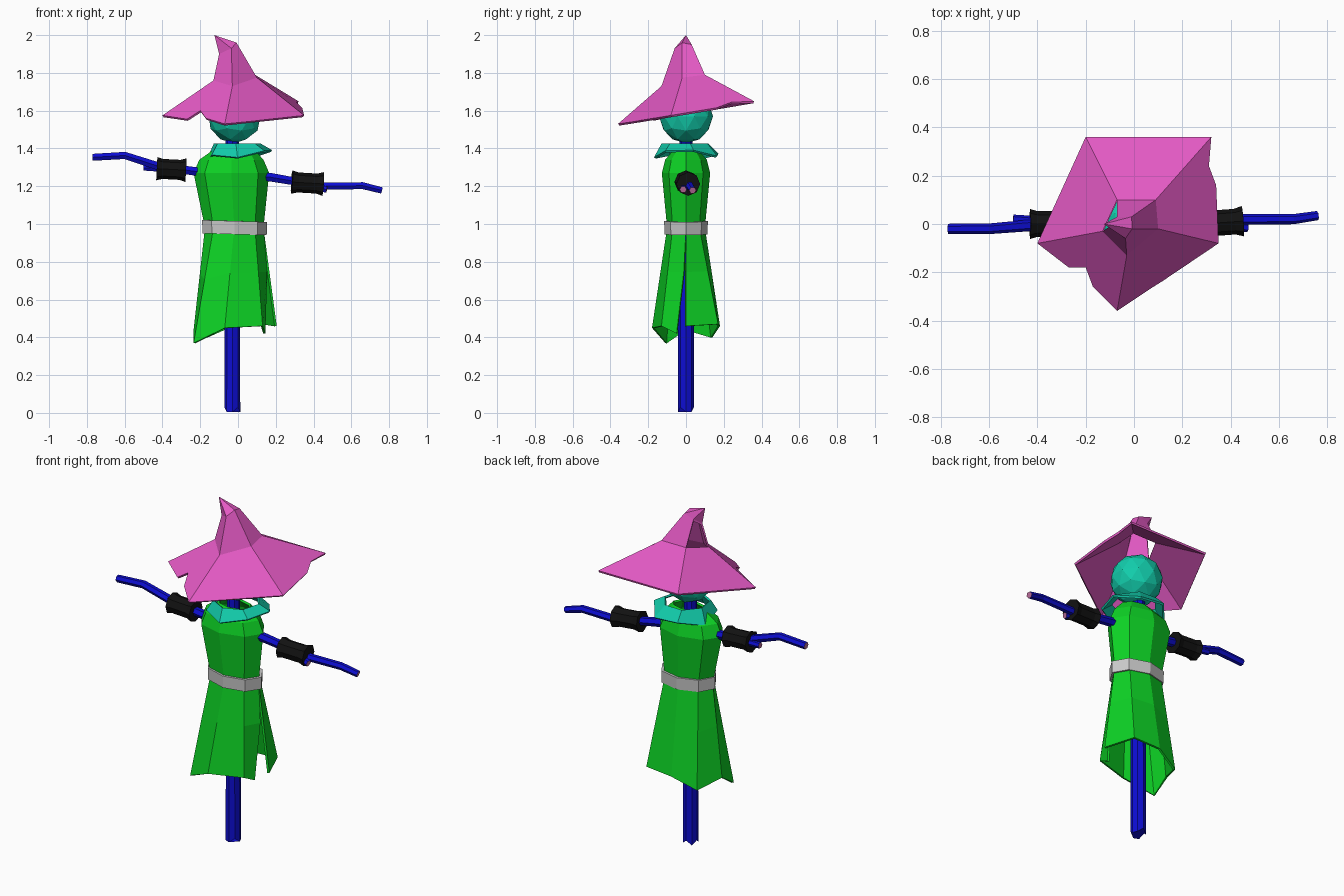
import bpy
import bmesh
from math import cos, sin, tau
from mathutils import Vector

cube = bpy.data.objects.get("Cube")
if cube:
    bpy.data.objects.remove(cube)


def material(name, r, g, b):
    m = bpy.data.materials.new(name)
    m.use_nodes = True
    m.diffuse_color = (r, g, b, 1)
    shader = m.node_tree.nodes["Principled BSDF"]
    shader.inputs["Base Color"].default_value = (r, g, b, 1)
    shader.inputs["Roughness"].default_value = 0.9
    return m


PINK = material("pink felt", 0.77, 0.10, 0.55)
GREEN = material("green cloth", 0.004, 0.64, 0.018)
TEAL = material("teal cloth", 0.006, 0.61, 0.41)
BLUE = material("blue wood", 0.004, 0.004, 0.65)
GREY = material("grey belt", 0.58, 0.58, 0.58)
BLACK = material("black cuff", 0.006, 0.006, 0.006)
CUT = material("cut wood", 0.50, 0.16, 0.34)


def finish(name, bm, mats, thickness=0):
    mesh = bpy.data.meshes.new(name)
    bm.to_mesh(mesh)
    bm.free()
    for m in mats:
        mesh.materials.append(m)
    obj = bpy.data.objects.new(name, mesh)
    bpy.context.collection.objects.link(obj)
    if thickness:
        mod = obj.modifiers.new("thickness", "SOLIDIFY")
        mod.thickness = thickness
        mod.offset = -1
    return obj


def ellipse(cx, cy, z, rx, ry, n=8, phase=0.0):
    return [Vector((cx + rx * cos(tau * (i + phase) / n),
                    cy + ry * sin(tau * (i + phase) / n), z)) for i in range(n)]


def loft(bm, rings, closed=True):
    """Join rings of points with quads, in rising order."""
    rows = [[bm.verts.new(p) for p in ring] for ring in rings]
    n = len(rows[0])
    for a, b in zip(rows, rows[1:]):
        for i in range(n if closed else n - 1):
            j = (i + 1) % n
            bm.faces.new((a[i], a[j], b[j], b[i]))
    return rows


def tube(name, path, radii, mats, sides=6):
    """Faceted rod along a path; the caps take the last material."""
    pts = [Vector(p) for p in path]
    bm = bmesh.new()
    rings = []
    for i, p in enumerate(pts):
        t = pts[min(i + 1, len(pts) - 1)] - pts[max(i - 1, 0)]
        q = t.to_track_quat("Z", "Y")
        rings.append([p + q @ v for v in ellipse(0, 0, 0, radii[i], radii[i], sides)])
    rows = loft(bm, rings)
    for cap in (rows[0][::-1], rows[-1]):
        bm.faces.new(cap).material_index = len(mats) - 1
    return finish(name, bm, mats)


# Pole with a ragged foot
pole = tube("pole", [(-0.03, 0, 0.012), (-0.03, 0, 0.6), (-0.03, 0, 1.45)],
            [0.042, 0.041, 0.035], [BLUE], 8)
for i, v in enumerate(pole.data.vertices[:8]):
    v.co.z = 0.03 if i % 3 == 0 else 0.005

# Crossbar arms and their broken twigs
tube("arm_branch",
     [(-0.77, -0.02, 1.353), (-0.6, -0.02, 1.363), (-0.42, -0.005, 1.305), (-0.2, 0, 1.275),
      (0.17, 0, 1.248), (0.45, 0.02, 1.2), (0.66, 0.02, 1.203), (0.76, 0.035, 1.178)],
     [0.021, 0.022, 0.024, 0.026, 0.026, 0.022, 0.021, 0.019], [BLUE, CUT])
tube("right_twig", [(-0.36, 0.01, 1.29), (-0.5, 0.022, 1.298)], [0.02, 0.017], [BLUE, CUT])
tube("left_twig", [(0.33, 0, 1.215), (0.47, -0.015, 1.182)], [0.022, 0.019], [BLUE, CUT])

# Cuffs, pinched in the middle
for name, a, b in (("right_cuff", (-0.43, 0, 1.293), (-0.275, 0, 1.285)),
                   ("left_cuff", (0.285, 0, 1.222), (0.45, 0.012, 1.212))):
    a, b = Vector(a), Vector(b)
    tube(name, [a, a.lerp(b, 0.2), a.lerp(b, 0.8), b], [0.062, 0.053, 0.053, 0.063], [BLACK], 8)

# Coat: ragged hem, waist, chest and shoulders, with a slit on the left side
hem = [(0.205, 0.0, 0.46), (0.14, 0.17, 0.47), (-0.03, 0.18, 0.46), (-0.17, 0.14, 0.4),
       (-0.235, 0.0, 0.44), (-0.235, -0.11, 0.37), (-0.07, -0.18, 0.45),
       (0.13, -0.13, 0.46), (0.145, -0.05, 0.42)]
bm = bmesh.new()
rings = [[Vector(p) for p in hem]]
for cx, z, rx, ry in ((-0.02, 0.98, 0.155, 0.1), (-0.035, 1.27, 0.2, 0.128),
                      (-0.035, 1.34, 0.17, 0.11), (-0.02, 1.4, 0.1, 0.06)):
    ring = ellipse(cx, 0, z, rx, ry)
    rings.append(ring + [ring[0].copy()])
slit = [a.lerp(b, 0.55) for a, b in zip(rings[0], rings[1])]
slit[-1] = slit[0] + Vector((-0.012, -0.012, 0))
rings.insert(1, slit)
loft(bm, rings, closed=False)
bmesh.ops.remove_doubles(bm, verts=bm.verts[:], dist=0.001)
finish("coat", bm, [GREEN], 0.012)

# Belt
bm = bmesh.new()
loft(bm, [ellipse(-0.018, 0, z, rx, ry) for z, rx, ry in
          ((0.945, 0.17, 0.113), (1.015, 0.172, 0.116))])
belt = finish("belt", bm, [GREY], 0.02)
for v in belt.data.vertices:
    v.co.z -= 0.03 * v.co.x

# Collar
bm = bmesh.new()
rows = loft(bm, [ellipse(0.005, 0.008, 1.365, 0.178, 0.178, 7, 0.2),
                 ellipse(-0.005, 0, 1.425, 0.128, 0.13, 7, 0.2)])
for i, v in enumerate(rows[0]):
    v.co.z += 0.08 * v.co.x + 0.012 * (-1) ** i
finish("collar", bm, [TEAL], 0.012)

# Head
bm = bmesh.new()
bmesh.ops.create_icosphere(bm, subdivisions=2, radius=0.143)
head = finish("head", bm, [TEAL])
head.location = (-0.018, 0, 1.57)

# Hat: five-cornered brim with torn edges, bent crown with a rip
corners = [(-0.2, 0.36, 1.65), (-0.4, -0.08, 1.575), (-0.07, -0.36, 1.53),
           (0.35, -0.08, 1.575), (0.32, 0.36, 1.65)]
tears = [[], [(-0.27, -0.18, 1.555), (-0.2, -0.18, 1.6), (-0.17, -0.26, 1.56)],
         [(0.08, -0.26, 1.545), (0.12, -0.235, 1.55)],
         [(0.34, 0.16, 1.615), (0.31, 0.24, 1.645)], []]
middle = [(-0.07, 0.1, 1.79), (-0.13, -0.03, 1.76), (-0.03, -0.13, 1.73),
          (0.1, -0.02, 1.775), (0.09, 0.1, 1.79)]
upper = [(-0.07, 0.03, 1.93), (-0.1, -0.01, 1.9), (-0.035, -0.06, 1.93),
         (-0.008, -0.02, 1.96), (-0.01, 0.03, 1.95)]
bm = bmesh.new()
rows = loft(bm, [middle, upper])
ripped = bm.faces[:][0]
outer = [bm.verts.new(p) for p in corners]
tip = bm.verts.new((-0.125, 0.0, 2.0))
for i in range(5):
    j = (i + 1) % 5
    torn = [bm.verts.new(p) for p in tears[i]]
    bm.faces.new([outer[i], *torn, outer[j], rows[0][j], rows[0][i]])
    bm.faces.new([rows[1][i], rows[1][j], tip])
bmesh.ops.inset_individual(bm, faces=[ripped], thickness=0.018)
bmesh.ops.delete(bm, geom=[ripped], context="FACES")
finish("hat", bm, [PINK], 0.012)
